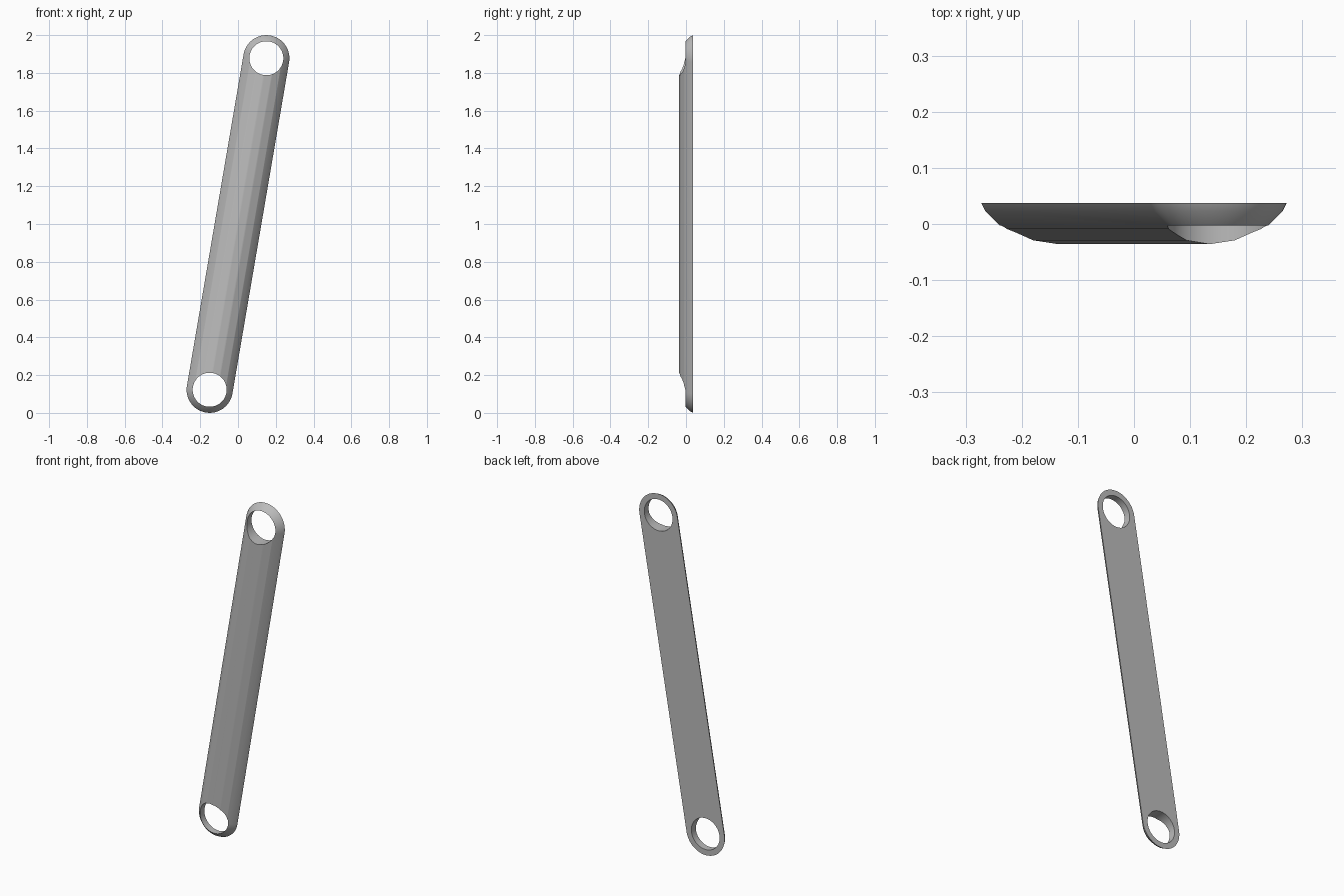
import bpy, bmesh, math
from mathutils import Vector

cube = bpy.data.objects.get("Cube")
if cube:
    bpy.data.objects.remove(cube, do_unlink=True)

END = Vector((0.15, 0, 0.8775))   # hole centre, measured from the bar's middle
MID = Vector((0, 0, 1))
BACK, DOME_Y, DOME_R = 0.037, 0.106, 0.142
HOLE_R, ARC = 0.09, 32

steel = bpy.data.materials.new("plain grey")
steel.use_nodes = True
grey = (0.5, 0.5, 0.5, 1)
steel.diffuse_color = grey
steel.node_tree.nodes["Principled BSDF"].inputs["Base Color"].default_value = grey

axis = END.normalized()
side = Vector((axis.z, 0, -axis.x))


def outline(bm, radius, y):
    """Rounded-end loop around the bar at one depth."""
    loop = []
    for sign in (1, -1):
        for i in range(ARC + 1):
            a = math.pi * i / ARC
            p = MID + sign * (END + radius * (math.cos(a) * side + math.sin(a) * axis))
            loop.append(bm.verts.new((p.x, y, p.z)))
    return loop


# Domed bar: stacked outlines from the flat back to the front ridge
bm = bmesh.new()
levels = [(0.1222, BACK)]
for deg in (54, 36, 18):
    t = math.radians(deg)
    levels.append((DOME_R * math.sin(t), DOME_Y - DOME_R * math.cos(t)))
levels.append((0, DOME_Y - DOME_R))
loops = [outline(bm, r, y) for r, y in levels]
bm.faces.new(loops[0])
for low, high in zip(loops, loops[1:]):
    n = len(low)
    for i in range(n):
        j = (i + 1) % n
        bm.faces.new((low[i], low[j], high[j], high[i]))
bmesh.ops.remove_doubles(bm, verts=bm.verts, dist=1e-5)
bmesh.ops.recalc_face_normals(bm, faces=bm.faces)
mesh = bpy.data.meshes.new("link_bar")
bm.to_mesh(mesh)
bm.free()
bar = bpy.data.objects.new("link_bar", mesh)
bpy.context.collection.objects.link(bar)
mesh.materials.append(steel)

# Round holes through both ends
for name, sign in (("upper_hole_cutter", 1), ("lower_hole_cutter", -1)):
    bpy.ops.mesh.primitive_cylinder_add(vertices=64, radius=HOLE_R, depth=0.5,
                                        location=MID + sign * END,
                                        rotation=(math.pi / 2, 0, 0))
    cutter = bpy.context.object
    cutter.name = name
    cutter.data.materials.append(steel)
    cutter.hide_render = True
    cut = bar.modifiers.new(name, "BOOLEAN")
    cut.operation = "DIFFERENCE"
    cut.solver = "EXACT"
    cut.object = cutter
    bpy.ops.object.select_all(action="DESELECT")
    bar.select_set(True)
    bpy.context.view_layer.objects.active = bar
    bpy.ops.object.modifier_apply(modifier=cut.name)
    bpy.data.objects.remove(cutter, do_unlink=True)

bpy.ops.object.shade_smooth_by_angle(angle=math.radians(30))
